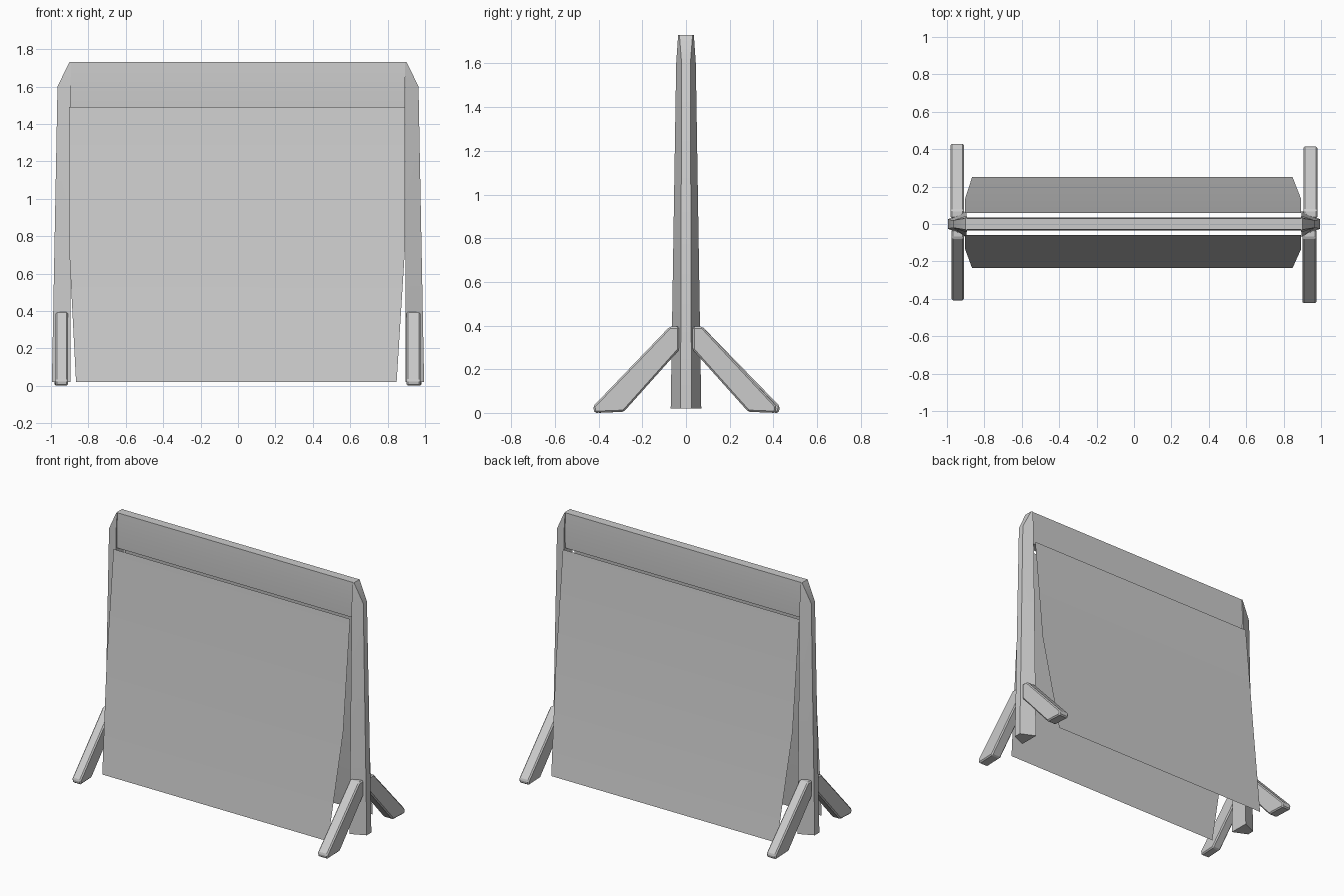
import bpy, bmesh, math

if "Cube" in bpy.data.objects:
    bpy.data.objects.remove(bpy.data.objects["Cube"])


def make_object(name, verts, faces, smooth=None):
    mesh = bpy.data.meshes.new(name)
    mesh.from_pydata(verts, [], faces)
    bm = bmesh.new()
    bm.from_mesh(mesh)
    bmesh.ops.recalc_face_normals(bm, faces=bm.faces)
    bm.to_mesh(mesh)
    bm.free()
    obj = bpy.data.objects.new(name, mesh)
    bpy.context.collection.objects.link(obj)
    if smooth is not None:
        bpy.ops.object.select_all(action='DESELECT')
        obj.select_set(True)
        bpy.context.view_layer.objects.active = obj
        bpy.ops.object.shade_smooth_by_angle(angle=math.radians(smooth))
    return obj


def loft(name, rings, smooth=None):
    """Skin a list of equal-length rings and cap both ends."""
    n = len(rings[0])
    verts = [v for r in rings for v in r]
    faces = [(k * n + i, k * n + (i + 1) % n, (k + 1) * n + (i + 1) % n, (k + 1) * n + i)
             for k in range(len(rings) - 1) for i in range(n)]
    faces += [tuple(range(n)), tuple(range(len(verts) - n, len(verts)))]
    return make_object(name, verts, faces, smooth)


# Upright posts: wide inner side, narrow outer ridge, sloped top
# (z, inner x, outer x, inner half depth, outer half depth)
POST = [(0.02, 0.895, 0.995, 0.07, 0.025),
        (1.60, 0.895, 0.965, 0.045, 0.02),
        (1.73, 0.893, 0.902, 0.036, 0.03)]
for side, label in ((-1, "left"), (1, "right")):
    rings = [[(side * xi, -yi, z), (side * xo, -yo, z), (side * xo, yo, z), (side * xi, yi, z)]
             for z, xi, xo, yi, yo in POST]
    loft(label + "_post", rings, 30)

# Splayed feet, chamfered along the upper edges
FOOT = [(0.03, 0.29), (0.03, 0.395), (0.075, 0.395), (1.0, 0.03), (0.99, 0.0), (0.29, 0.0)]
for sx, sy, reach, xi, xo, label in ((-1, -1, 0.41, 0.91, 0.975, "front_left"),
                                     (-1, 1, 0.43, 0.91, 0.98, "back_left"),
                                     (1, -1, 0.425, 0.90, 0.975, "front_right"),
                                     (1, 1, 0.415, 0.905, 0.98, "back_right")):
    outline = [(0.03, 0.29), (0.03, 0.395), (0.075, 0.395),
               (reach, 0.03), (reach - 0.005, 0.0), (0.285, 0.005)]
    rings = [[(sx * x, sy * y, z) for y, z in outline] for x in (xi, xo)]
    foot = loft(label + "_foot", rings)
    bev = foot.modifiers.new("soft_edges", 'BEVEL')
    bev.width = 0.008
    bev.segments = 1

# Deep top rail between the posts
rail = [(-0.033, 1.49), (0.033, 1.49), (0.036, 1.62), (0.03, 1.73), (-0.03, 1.73), (-0.036, 1.62)]
loft("top_rail", [[(x, y, z) for y, z in rail] for x in (-0.9, 0.893)], 40)

# Hanging sheets, single sided cloth flaring out towards the bottom
for sy, bottom, label in ((-1, 0.235, "front"), (1, 0.25, "back")):
    rows = [(1.49, -0.903, 0.893, 0.06), (0.74, -0.903, 0.893, 0.135), (0.02, -0.866, 0.848, bottom)]
    verts = [(x, sy * y, z) for z, xl, xr, y in rows for x in (xl, xr)]
    faces = [(0, 2, 3, 1), (2, 4, 5, 3)]
    sheet = make_object(label + "_sheet", verts, faces, 60)
